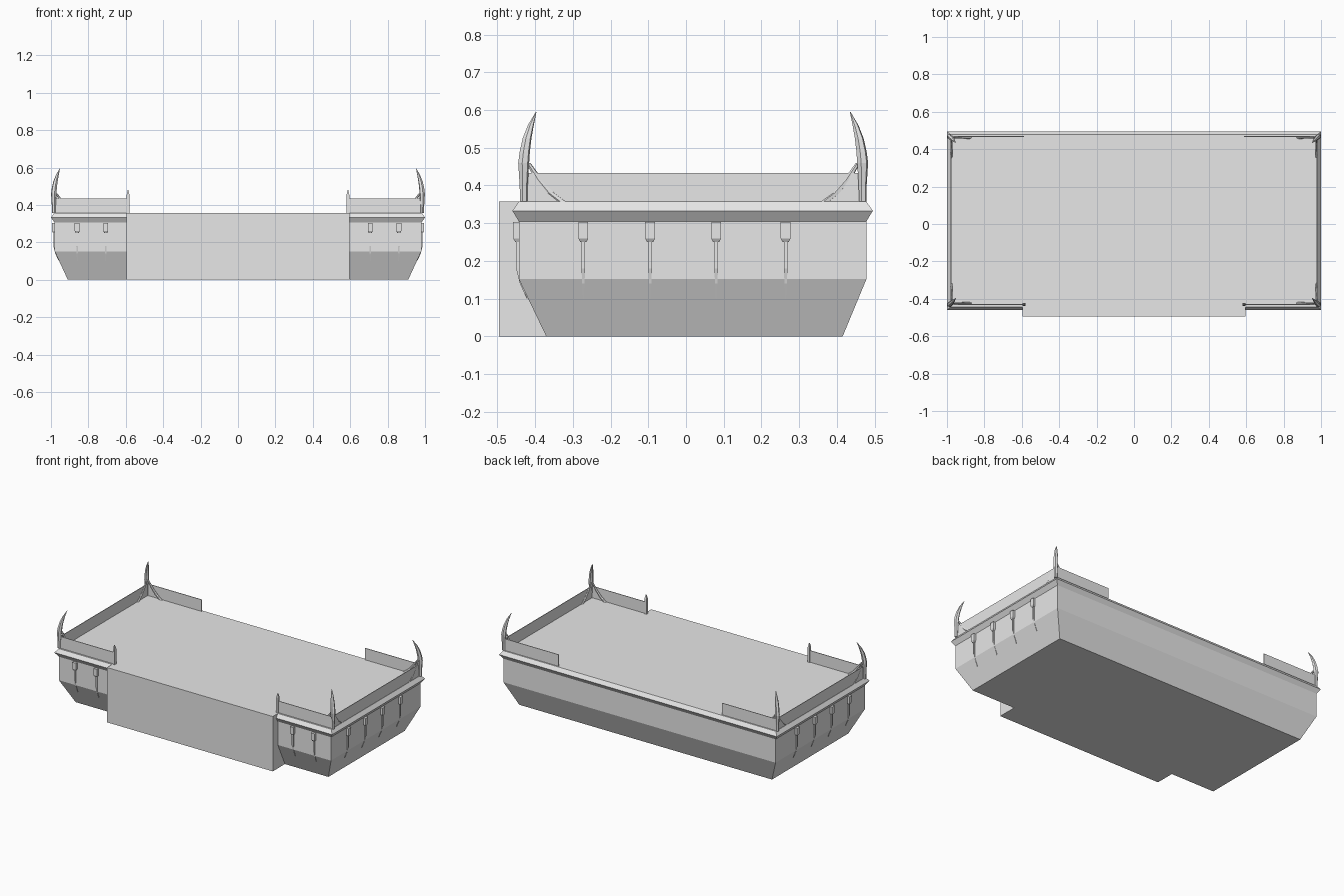
import bpy, bmesh, math

if "Cube" in bpy.data.objects:
    bpy.data.objects.remove(bpy.data.objects["Cube"])

grey = bpy.data.materials.new("light_grey")
grey.diffuse_color = (0.8, 0.8, 0.8, 1)
grey.use_nodes = True
grey.node_tree.nodes["Principled BSDF"].inputs["Base Color"].default_value = grey.diffuse_color


def loft(name, rings, sides=4):
    """Skin horizontal rings (cx, cy, z, half_x, half_y), capped at both ends."""
    bm = bmesh.new()
    k = math.sqrt(2) if sides == 4 else 1
    loops = []
    for cx, cy, z, rx, ry in rings:
        angles = [math.pi / 4 + 2 * math.pi * i / sides for i in range(sides)]
        loops.append([bm.verts.new((cx + k * rx * math.cos(a), cy + k * ry * math.sin(a), z))
                      for a in angles])
    for lo, hi in zip(loops, loops[1:]):
        for i in range(sides):
            j = (i + 1) % sides
            bm.faces.new((lo[i], lo[j], hi[j], hi[i]))
    bm.faces.new(loops[0][::-1])
    bm.faces.new(loops[-1])
    bmesh.ops.recalc_face_normals(bm, faces=bm.faces)
    mesh = bpy.data.meshes.new(name)
    bm.to_mesh(mesh)
    bm.free()
    mesh.materials.append(grey)
    obj = bpy.data.objects.new(name, mesh)
    bpy.context.collection.objects.link(obj)
    return obj


def box(name, x0, x1, y0, y1, z0, z1):
    cx, cy, rx, ry = (x0 + x1) / 2, (y0 + y1) / 2, abs(x1 - x0) / 2, abs(y1 - y0) / 2
    return loft(name, [(cx, cy, z0, rx, ry), (cx, cy, z1, rx, ry)])


DECK, RAIL = 0.357, 0.433
FRONT, BACK, SIDE = -0.43, 0.468, 0.978   # rail lines

# Hull with sloped foot, straight wall and flared rim
loft("hull", [
    (0, 0.0225, 0.0, 0.91, 0.3925),
    (0, 0.0175, 0.152, 0.98, 0.4605),
    (0, 0.0175, 0.305, 0.98, 0.4605),
    (0, 0.0175, 0.333, 1.0, 0.4775),
    (0, 0.0175, DECK, 0.982, 0.4605),
])

# Plain block projecting at the front
box("front_block", -0.597, 0.597, -0.495, -0.37, 0, DECK)


def hanger(x, y, nx, ny):
    """Lamp-like bracket with a thin tail that follows the hull wall."""
    def ring(out, z, wide, deep):
        return (x + nx * out, y + ny * out, z,
                deep if nx else wide, deep if ny else wide)
    loft("hanger_body", [ring(0.003, 0.25, 0.008, 0.006), ring(0.006, 0.26, 0.013, 0.009),
                         ring(0.006, 0.303, 0.013, 0.009)])
    loft("hanger_tail", [ring(-0.022, 0.10, 0.001, 0.001), ring(-0.006, 0.14, 0.003, 0.003),
                         ring(0.003, 0.18, 0.005, 0.004), ring(0.003, 0.252, 0.005, 0.004)])


for s in (-1, 1):
    # Rails along the sides and part of the front and back
    box("side_rail", s * SIDE - 0.002, s * SIDE + 0.002, FRONT, BACK, DECK, RAIL)
    for y in (FRONT, BACK):
        box("end_rail", s * 0.588, s * SIDE, y - 0.002, y + 0.002, DECK, RAIL)

    # Pointed post at the inner end of each front rail
    px = s * 0.588
    loft("rail_post", [(px, FRONT, DECK, 0.007, 0.008), (px, FRONT, 0.455, 0.007, 0.008),
                       (px, FRONT, 0.48, 0.002, 0.002)])

    # Curved horns with two struts at every corner
    for cy, inward in ((FRONT, 1), (BACK, -1)):
        horn = [(0, DECK, 0.010), (0, 0.40, 0.011), (0, 0.46, 0.015), (0.003, 0.49, 0.014),
                (0.009, 0.525, 0.012), (0.019, 0.56, 0.008), (0.033, 0.595, 0.001)]
        loft("corner_horn", [(s * (0.985 - d), cy + inward * d, z, r, r)
                             for d, z, r in horn], 6)
        strut = [(0.095, DECK, 0.014, 0.007), (0.065, 0.38, 0.013, 0.006),
                 (0.035, 0.415, 0.010, 0.005), (0.006, 0.46, 0.006, 0.004)]
        ix, iy = s * 0.976, cy + inward * 0.006
        loft("strut_along_end", [(ix - s * d, iy, z, a, b) for d, z, a, b in strut], 6)
        loft("strut_along_side", [(ix, iy + inward * d, z, b, a) for d, z, a, b in strut], 6)

    # Hangers on the sides and beside the front block
    for y in (-0.272, -0.095, 0.08, 0.264):
        hanger(s * 0.98, y, s, 0)
    for x in (0.707, 0.86):
        hanger(s * x, -0.443, 0, -1)
